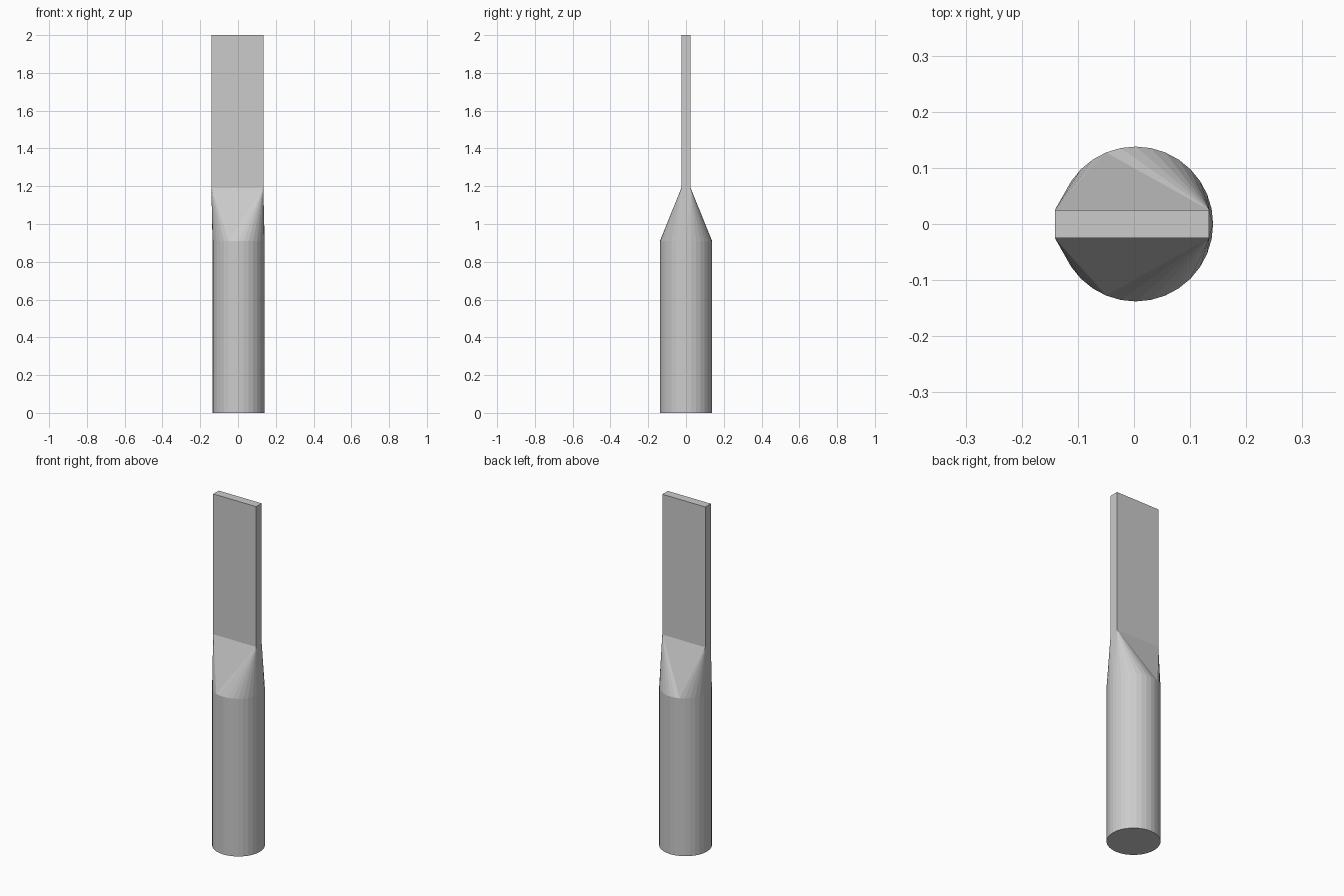
import bpy, bmesh
from math import cos, sin, tau

if "Cube" in bpy.data.objects:
    bpy.data.objects.remove(bpy.data.objects["Cube"])

SIDES, RADIUS, CX = 32, 0.138, 0.003
X0, X1, HALF_T = -0.141, 0.134, 0.025
Z_SHANK, Z_BLADE, Z_TOP = 0.91, 1.19, 2.0

bm = bmesh.new()


def ring(z):
    return [bm.verts.new((CX + RADIUS * cos(tau * i / SIDES),
                          RADIUS * sin(tau * i / SIDES), z)) for i in range(SIDES)]


def rectangle(z):
    corners = [(X1, HALF_T), (X0, HALF_T), (X0, -HALF_T), (X1, -HALF_T)]
    return [bm.verts.new((x, y, z)) for x, y in corners]


def walls(lower, upper):
    n = len(lower)
    for i in range(n):
        j = (i + 1) % n
        bm.faces.new((lower[i], lower[j], upper[j], upper[i]))


# Round shank
base, shoulder = ring(0), ring(Z_SHANK)
bm.faces.new(base[::-1])
walls(base, shoulder)

# Flat blade
root, tip = rectangle(Z_BLADE), rectangle(Z_TOP)
walls(root, tip)
bm.faces.new(tip)

# Tapered neck: a fan to each blade corner, joined by a triangle per blade side
stops = [0, 10, 16, 22, 32]
for c in range(4):
    for i in range(stops[c], stops[c + 1]):
        bm.faces.new((shoulder[i], shoulder[(i + 1) % SIDES], root[c]))
    bm.faces.new((shoulder[stops[c + 1] % SIDES], root[(c + 1) % 4], root[c]))

bmesh.ops.recalc_face_normals(bm, faces=bm.faces[:])
mesh = bpy.data.meshes.new("flat_blade_rod")
bm.to_mesh(mesh)
bm.free()
bpy.context.collection.objects.link(bpy.data.objects.new("flat_blade_rod", mesh))
